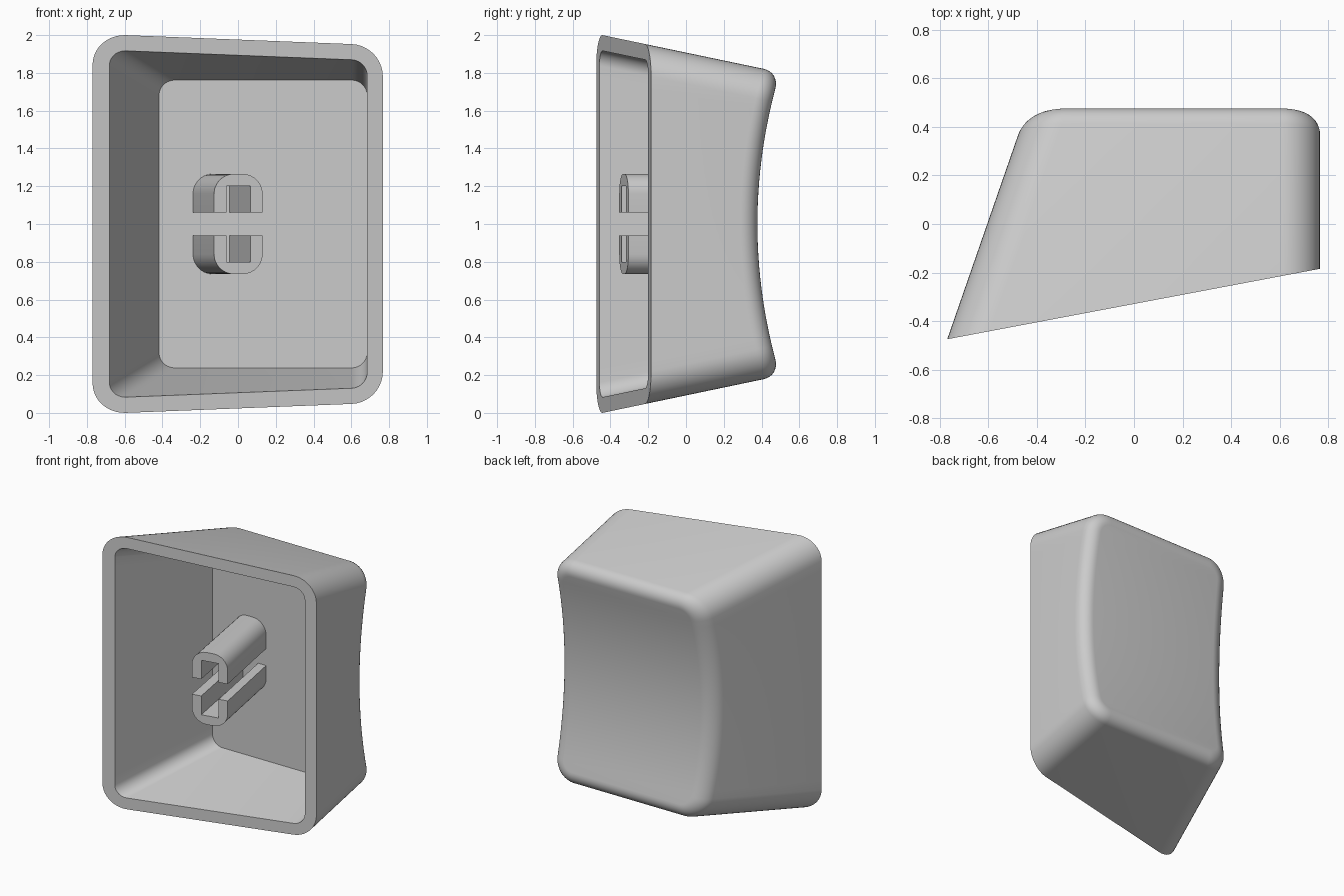
import bpy, bmesh, math

cube = bpy.data.objects.get("Cube")
if cube:
    bpy.data.objects.remove(cube, do_unlink=True)

mat = bpy.data.materials.new("light grey plastic")
mat.use_nodes = True
grey = (0.6, 0.6, 0.6, 1)
mat.diffuse_color = grey
mat.node_tree.nodes["Principled BSDF"].inputs["Base Color"].default_value = grey

RIGHT, CORNER, WALL, FILLET, CEILING = 0.767, 0.165, 0.083, 0.09, 0.30


# Limits of the tapered body
def left_x(y):
    return -0.77 + 0.347 * (y + 0.475)


def half_height(y):
    return 1 - 0.209 * (y + 0.443)


def rim_y(x):
    return -0.475 + 0.189 * (x + 0.77)


def dish_y(z):
    return 0.378 + (z - 1) ** 2 / 5.4


def place(side, t, ang, inset, y_rule):
    """Point of the rounded outline, slid along the wall to the depth y_rule(x, z)."""
    y, r = 0.0, CORNER - inset
    for _ in range(8):
        edge = RIGHT if side > 0 else left_x(y)
        x = edge + side * (r * math.cos(ang) - CORNER)
        z = 1 + t * (half_height(y) - CORNER) + r * math.sin(ang)
        y = y_rule(x, z)
    return x, y, z


# One half of the outline: lower corner, straight side, upper corner
ARC, SIDE = 10, 24
half = [(-1, -math.pi / 2 * (1 - i / ARC)) for i in range(ARC)]
half += [(-1 + 2 * i / SIDE, 0) for i in range(SIDE + 1)]
half += [(1, math.pi / 2 * (i + 1) / ARC) for i in range(ARC)]
outline = [(1, *p) for p in half] + [(-1, *p) for p in reversed(half)]


def ring(bm, inset, y_rule):
    return [bm.verts.new(place(*p, inset, y_rule)) for p in outline]


def bridge(bm, a, b):
    n = len(a)
    for i in range(n):
        j = (i + 1) % n
        bm.faces.new((a[i], a[j], b[j], b[i]))


def finish(bm, name, angle):
    bmesh.ops.recalc_face_normals(bm, faces=bm.faces)
    mesh = bpy.data.meshes.new(name)
    bm.to_mesh(mesh)
    bm.free()
    ob = bpy.data.objects.new(name, mesh)
    bpy.context.collection.objects.link(ob)
    mesh.materials.append(mat)
    bpy.ops.object.select_all(action="DESELECT")
    ob.select_set(True)
    bpy.context.view_layer.objects.active = ob
    bpy.ops.object.shade_smooth_by_angle(angle=math.radians(angle))


# Hollow shell: ceiling, inner wall, rim, outer wall, rounded edge
bm = bmesh.new()
rings = [ring(bm, WALL, lambda x, z: CEILING),
         ring(bm, WALL, lambda x, z: rim_y(x)),
         ring(bm, 0, lambda x, z: rim_y(x))]
STEPS = 8
for k in range(STEPS + 1):
    a = math.pi / 2 * k / STEPS
    rings.append(ring(bm, FILLET * (1 - math.cos(a)),
                      lambda x, z: dish_y(z) - FILLET * (1 - math.sin(a))))
for a, b in zip(rings, rings[1:]):
    bridge(bm, a, b)
bm.faces.new(rings[0])

# Dished back face, as strips from side to side
last = rings[-1]
for i in range(len(half) - 1):
    bm.faces.new((last[i], last[i + 1], last[-2 - i], last[-1 - i]))
finish(bm, "keycap_shell", 35)

# Slotted stem: two mirrored U-shaped halves, square to the slanted rim
profile = [(-0.127, 0.062), (-0.06, 0.062), (-0.06, 0.2),
           (0.065, 0.2), (0.065, 0.062), (0.13, 0.062)]
for cx, start in ((0.025, 0), (-0.022, math.pi / 2)):
    for i in range(9):
        a = start + math.pi / 2 * i / 8
        profile.append((cx + 0.105 * math.cos(a), 0.16 + 0.105 * math.sin(a)))

for name, s in (("upper_stem", 1), ("lower_stem", -1)):
    bm = bmesh.new()
    front = [bm.verts.new((x, rim_y(x), 1 + s * z)) for x, z in profile]
    back = [bm.verts.new((x - 0.113, CEILING + 0.01, 1 + s * z)) for x, z in profile]
    bridge(bm, front, back)
    bm.faces.new(front)
    bm.faces.new(back)
    finish(bm, name, 30)
